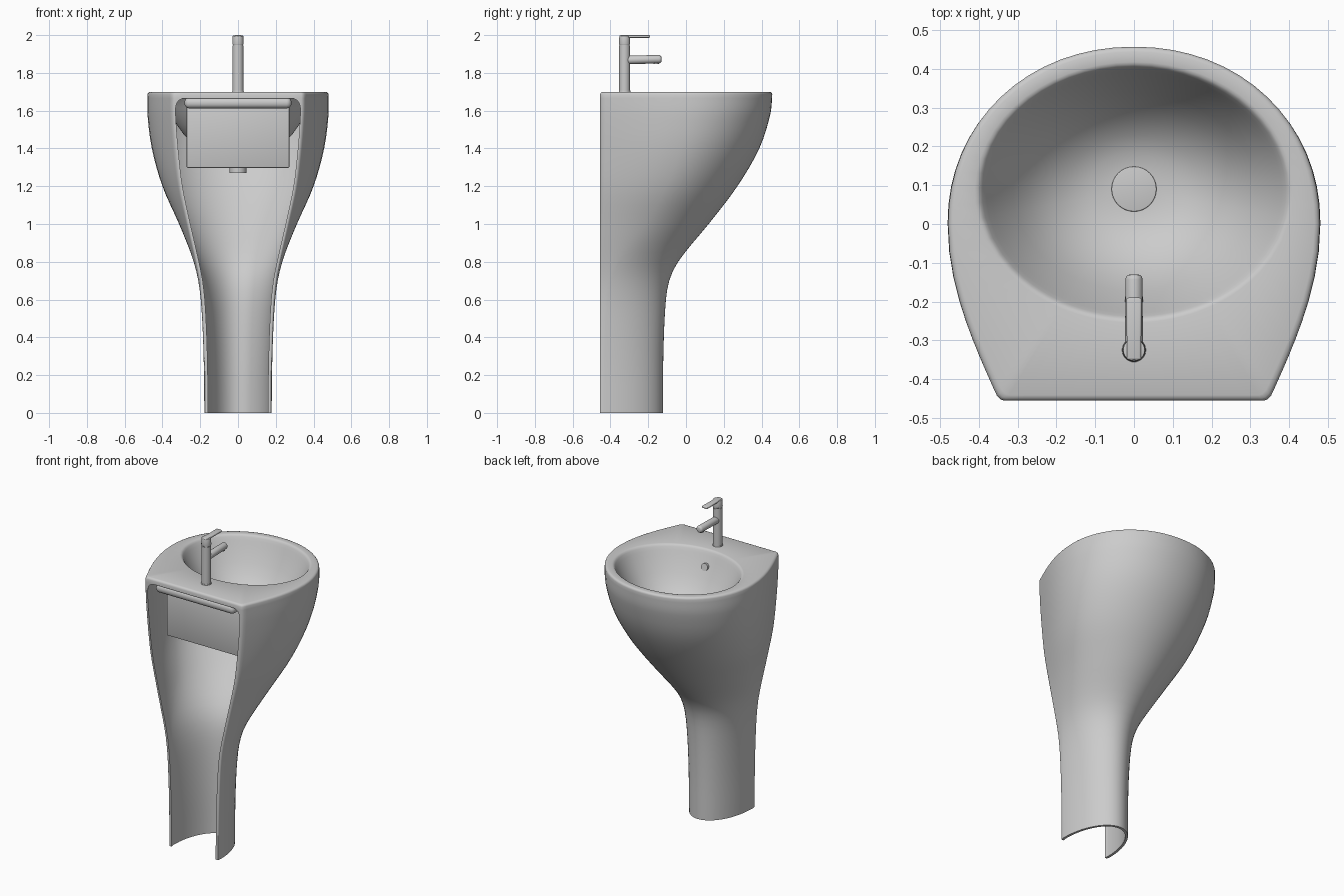
import bpy, bmesh, math
from mathutils import Vector, Matrix

if "Cube" in bpy.data.objects:
    bpy.data.objects.remove(bpy.data.objects["Cube"])

BACK = -0.455
# z, half width, half width at back edge, front y, y of widest point, roundness
ROWS = [(0, .178, .174, -.122, -.43, 2), (.3, .182, .178, -.12, -.43, 2),
        (.55, .193, .188, -.11, -.42, 2), (.68, .207, .200, -.094, -.40, 2),
        (.77, .226, .216, -.06, -.37, 2), (.86, .255, .236, .003, -.31, 2),
        (1.0, .312, .268, .12, -.21, 2), (1.2, .400, .310, .272, -.10, 2),
        (1.4, .456, .333, .388, -.03, 2.04), (1.58, .479, .346, .446, 0, 2.08),
        (1.7, .479, .348, .458, 0, 2.08)]


def profile(z):
    """Smooth (Hermite) interpolation of the section parameters."""
    i = max(k for k in range(len(ROWS) - 1) if ROWS[k][0] <= z + 1e-9)
    a, b = ROWS[i], ROWS[i + 1]
    p, q = ROWS[max(i - 1, 0)], ROWS[min(i + 2, len(ROWS) - 1)]
    h = b[0] - a[0]
    t = (z - a[0]) / h
    out = []
    for j in range(1, 6):
        m0 = (b[j] - p[j]) / (b[0] - p[0]) * h
        m1 = (q[j] - a[j]) / (q[0] - a[0]) * h
        out.append((2*t**3 - 3*t*t + 1)*a[j] + (t**3 - 2*t*t + t)*m0
                   + (3*t*t - 2*t**3)*b[j] + (t**3 - t*t)*m1)
    return out


def section(z, inset=0.0, back_inset=0.0, rounded=True, nb=12, nf=16):
    """U shaped outline from the right back edge round the front to the left."""
    w, b, yf, yc, n = profile(z)
    w, b, yf = w - inset, b - inset, yf - inset
    y0 = BACK + back_inset
    r = .003 + .013 * z / 1.7
    half = []
    for k in range(nb):
        f = (k / nb) ** 2
        x, d = b + (w - b) * math.sin(f * math.pi / 2), (yc - y0) * f
        if rounded and d < r:
            x -= r * (1 - math.sqrt(1 - (1 - d / r) ** 2)) * .8
        half.append((x, y0 + d))
    for k in range(nf + 1):
        a = k / nf * math.pi / 2
        half.append((w * max(math.cos(a), 0) ** (2 / n), yc + (yf - yc) * math.sin(a) ** (2 / n)))
    half[-1] = (0, yf)
    return [Vector((x, y, z)) for x, y in half + [(-x, y) for x, y in half[-2::-1]]]


def finish(name, bm, angle=35):
    bmesh.ops.recalc_face_normals(bm, faces=bm.faces)
    me = bpy.data.meshes.new(name)
    bm.to_mesh(me)
    bm.free()
    ob = bpy.data.objects.new(name, me)
    bpy.context.collection.objects.link(ob)
    bpy.ops.object.select_all(action='DESELECT')
    ob.select_set(True)
    bpy.context.view_layer.objects.active = ob
    bpy.ops.object.shade_smooth_by_angle(angle=math.radians(angle))
    return ob


def loft(name, rings, caps=True, angle=40):
    bm = bmesh.new()
    vs = [[bm.verts.new(p) for p in r] for r in rings]
    n = len(rings[0])
    for r, s in zip(vs, vs[1:]):
        for k in range(n):
            bm.faces.new((r[k], r[(k + 1) % n], s[(k + 1) % n], s[k]))
    if caps:
        bm.faces.new(vs[0])
        bm.faces.new(vs[-1])
    return finish(name, bm, angle)


def cylinder(name, start, end, r1, r2=None, seg=24, bevel=0.0):
    a, b = Vector(start), Vector(end)
    bm = bmesh.new()
    rot = (b - a).to_track_quat('Z', 'Y').to_matrix().to_4x4()
    bmesh.ops.create_cone(bm, cap_ends=True, segments=seg, radius1=r1,
                          radius2=r1 if r2 is None else r2, depth=(b - a).length,
                          matrix=Matrix.Translation((a + b) / 2) @ rot)
    if bevel:
        rim = [e for e in bm.edges if any(len(f.verts) > 4 for f in e.link_faces)]
        bmesh.ops.bevel(bm, geom=rim, offset=bevel, segments=3, affect='EDGES', profile=.5)
    return finish(name, bm)


def box(name, lo, hi, bevel=0.0, seg=4):
    lo, hi = Vector(lo), Vector(hi)
    bm = bmesh.new()
    bmesh.ops.create_cube(bm, size=1, matrix=Matrix.Translation((lo + hi) / 2)
                          @ Matrix.Diagonal((*(hi - lo), 1)))
    if bevel:
        bmesh.ops.bevel(bm, geom=bm.edges[:], offset=bevel, segments=seg,
                        affect='EDGES', profile=.5)
    return finish(name, bm)


# Pedestal shell: thin U section, open at the back, rounded top corners inside
levels = [k * .05 for k in range(32)] + [1.58, 1.6, 1.62, 1.635, 1.645, 1.655, 1.665]
rings = []
for z in levels:
    t = max(0, (z - 1.6) / .065)
    th = .016 + .04 * (1 - math.sqrt(max(0, 1 - t * t)))
    rings.append(section(z) + section(z, th, rounded=False)[::-1])
loft("pedestal", rings, caps=False)
bm = bmesh.new()
foot = [bm.verts.new(p) for p in rings[0]]
n = len(foot)
for k in range(n // 2 - 1):
    bm.faces.new((foot[k], foot[k + 1], foot[n - 2 - k], foot[n - 1 - k]))
finish("pedestal_foot_edge", bm)

# Basin: underside of bowl, deck edge, flat deck, bowl inside
CY = .082


def outline(z, inset=0.0):
    u = section(z, inset, inset)
    a, b = u[-1], u[0]
    return u + [a.lerp(b, k / 16) for k in range(1, 16)]


angles = [math.atan2((p.y - CY) / .325, p.x / .395) for p in outline(1.7)]


def bowl_ring(s, z, grow=0.0):
    return [Vector(((.395 * s + grow) * math.cos(a),
                    CY + .008 * (1 - s) + (.323 * s + grow) * math.sin(a), z)) for a in angles]


BOWL = [(1.02, 1.698), (1.005, 1.694), (.99, 1.686), (.965, 1.668), (.93, 1.642), (.87, 1.6),
        (.79, 1.55), (.69, 1.495), (.57, 1.45), (.44, 1.415), (.3, 1.393), (.15, 1.385)]
under = [bowl_ring(s, z - .025, .012) for s, z in BOWL[:2:-1]]
loft("basin", under + [bowl_ring(1, 1.662, .014), outline(1.665), outline(1.686),
                       outline(1.692, .002), outline(1.697, .006), outline(1.7, .014),
                       bowl_ring(1.04, 1.7)]
     + [bowl_ring(s, z) for s, z in BOWL])

# Box under the bowl, cut to the bowl's shape
cutter = loft("bowl_cutter", [bowl_ring(s, z - .012, .006) for s, z in BOWL[::-1]]
              + [bowl_ring(1.02, 1.8, .006)])
cutter.hide_render = True
cutter.hide_set(True)
housing = box("bowl_housing", (-.272, -.345, 1.296), (.272, .2, 1.665), .008, 2)
cut = housing.modifiers.new("cut", 'BOOLEAN')
cut.operation = 'DIFFERENCE'
cut.object = cutter
cut.solver = 'EXACT'

# Rounded lip along the back, drain and overflow
box("back_lip", (-.283, -.452, 1.612), (.283, -.34, 1.67), .026, 5)
cylinder("drain_plug", (0, .09, 1.38), (0, .09, 1.392), .058, seg=32, bevel=.003)
cylinder("drain_pipe", (0, .09, 1.27), (0, .09, 1.37), .045)
cylinder("overflow", (0, -.225, 1.6), (0, -.188, 1.608), .023)

# Tap
TY = -.325
cylinder("tap_base", (0, TY, 1.698), (0, TY, 1.706), .031, .030)
cylinder("tap_body", (0, TY, 1.70), (0, TY, 1.945), .029)
cylinder("tap_neck", (0, TY, 1.94), (0, TY, 1.955), .027)
cylinder("tap_head", (0, TY, 1.95), (0, TY, 1.997), .030, .028, bevel=.003)
cylinder("tap_spout", (0, TY, 1.868), (0, -.13, 1.873), .023, .022, bevel=.012)
cylinder("tap_nozzle", (0, -.158, 1.848), (0, -.158, 1.872), .014)
lever = box("tap_lever", (-.018, -.35, 1.986), (.018, -.19, 2.0), .005, 3)
for v in lever.data.vertices:
    v.co.x *= 1 + .1 * (v.co.y + .35) / .16
